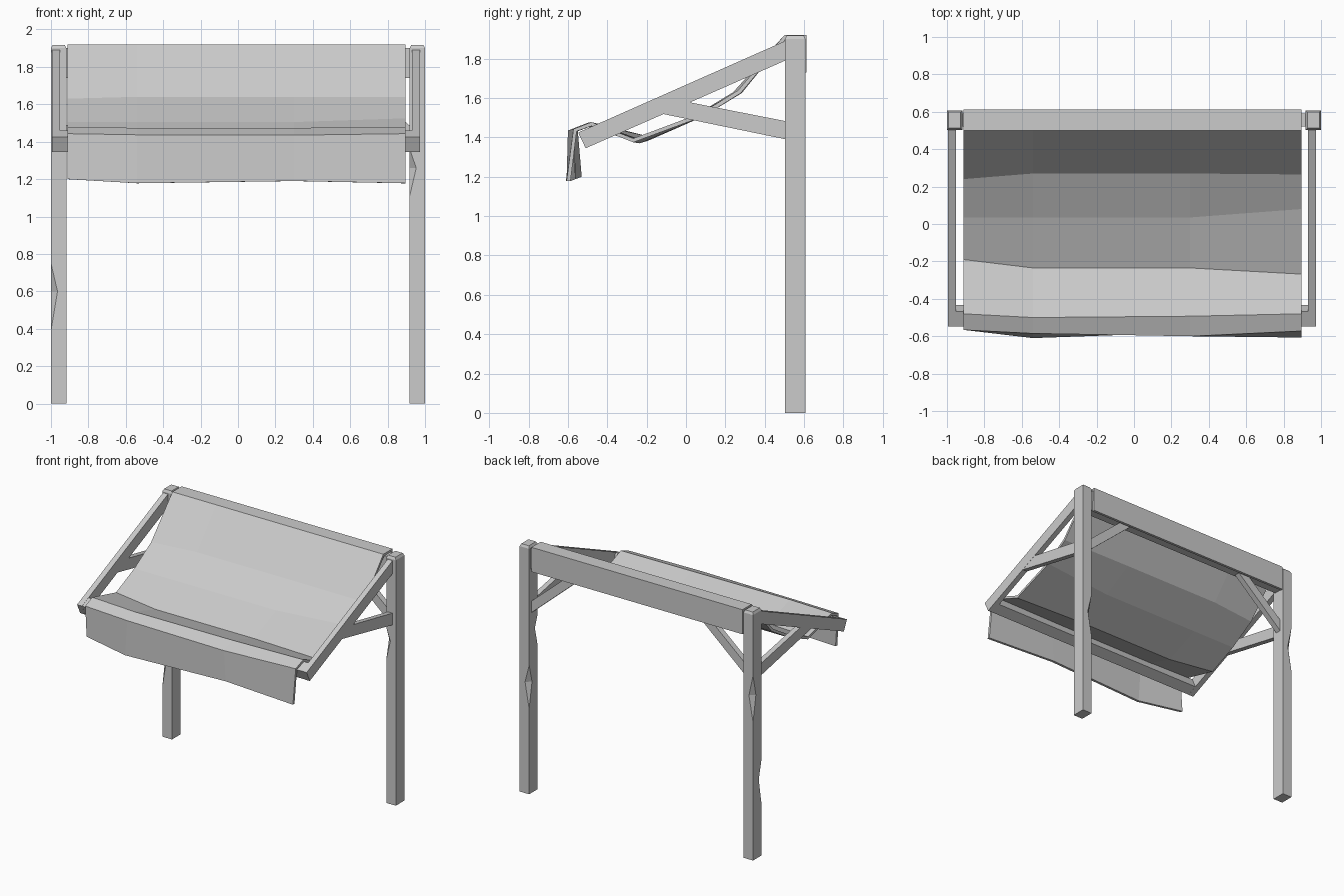
import bpy, bmesh

if "Cube" in bpy.data.objects:
    bpy.data.objects.remove(bpy.data.objects["Cube"])


def finish(name, bm):
    bmesh.ops.recalc_face_normals(bm, faces=bm.faces)
    me = bpy.data.meshes.new(name)
    bm.to_mesh(me)
    bm.free()
    ob = bpy.data.objects.new(name, me)
    bpy.context.collection.objects.link(ob)
    return ob


def prism(name, pts, axis, lo, hi):
    """Extrude a 2D profile along x (pts are y,z) or along y (pts are x,z)."""
    bm = bmesh.new()
    put = (lambda p, t: (t, p[0], p[1])) if axis == 'x' else (lambda p, t: (p[0], t, p[1]))
    a = [bm.verts.new(put(p, lo)) for p in pts]
    b = [bm.verts.new(put(p, hi)) for p in pts]
    n = len(pts)
    bm.faces.new(a)
    bm.faces.new(b)
    for i in range(n):
        j = (i + 1) % n
        bm.faces.new((a[i], a[j], b[j], b[i]))
    return finish(name, bm)


def post(name, x0, x1, chips):
    """Square post; each chip is (corner, low z, apex z, high z)."""
    y0, y1, cut = 0.503, 0.608, 0.035
    levels = [(0, 0, None), (1.9, 0, None), (1.918, 0.009, None)]
    for c, lo, mid, hi in chips:
        levels += [(lo, 0, None), (mid, 0, c), (hi, 0, None)]
    levels.sort(key=lambda l: l[0])
    bm = bmesh.new()
    rings = []
    for z, ins, chip in levels:
        cs = [(x0 + ins, y0 + ins), (x1 - ins, y0 + ins), (x1 - ins, y1 - ins), (x0 + ins, y1 - ins)]
        ring = []
        for i, (x, y) in enumerate(cs):
            d = cut if chip == i else 0
            for k in (i - 1, (i + 1) % 4):      # two points per corner
                dx, dy = cs[k][0] - x, cs[k][1] - y
                l = abs(dx) + abs(dy)
                ring.append(bm.verts.new((x + d * dx / l, y + d * dy / l, z)))
        rings.append(ring)
    for r, s in zip(rings, rings[1:]):
        for i in range(8):
            j = (i + 1) % 8
            bm.faces.new((r[i], r[j], s[j], s[i]))
    bm.faces.new(rings[0])
    bm.faces.new(rings[-1])
    bmesh.ops.remove_doubles(bm, verts=bm.verts, dist=0.0005)
    return finish(name, bm)


# Posts with chipped edges (corners: 0 front left, 1 front right, 2 back right, 3 back left)
post("left_post", -1.0, -0.918, [(0, 0.39, 0.6, 0.75), (3, 1.07, 1.27, 1.43)])
post("right_post", 0.918, 1.0, [(0, 1.11, 1.26, 1.36), (3, 0.66, 0.86, 1.0)])

# Rafters, side braces and knee braces
rafter = [(0.51, 1.893), (0.51, 1.793), (-0.51, 1.345), (-0.548, 1.425)]
brace = [(0.51, 1.39), (0.51, 1.482), (0.0, 1.582), (-0.14, 1.524)]
for side, x0, x1, s in (("left", -0.995, -0.952, -1), ("right", 0.93, 0.972, 1)):
    prism(side + "_rafter", rafter, 'x', x0, x1)
    prism(side + "_side_brace", brace, 'x', x0 + 0.001, x1 - 0.001)
    knee = [(s * 0.925, 1.39), (s * 0.925, 1.48), (s * 0.6, 1.76), (s * 0.5, 1.76)]
    prism(side + "_knee_brace", knee, 'y', 0.533, 0.578)

# Cross beams
prism("front_bar", [(-0.547, 1.424), (-0.51, 1.346), (-0.433, 1.38), (-0.468, 1.459)], 'x', -0.994, 0.971)
prism("back_beam", [(0.52, 1.74), (0.592, 1.74), (0.592, 1.9), (0.52, 1.9)], 'x', -0.93, 0.93)

# Sagging canopy cloth: one (y, z) profile per column, from back to front
back = [(0.612, 1.73), (0.612, 1.92), (0.5, 1.92)]
columns = {
    -0.912: [(0.24, 1.63), (0.035, 1.505), (-0.19, 1.405), (-0.48, 1.478), (-0.566, 1.443), (-0.55, 1.2)],
    -0.54: [(0.27, 1.64), (0.035, 1.505), (-0.235, 1.39), (-0.5, 1.474), (-0.585, 1.437), (-0.61, 1.178)],
    0.3: [(0.27, 1.64), (0.035, 1.505), (-0.235, 1.39), (-0.493, 1.474), (-0.6, 1.435), (-0.58, 1.19)],
    0.895: [(0.265, 1.64), (0.08, 1.525), (-0.268, 1.395), (-0.48, 1.478), (-0.572, 1.443), (-0.607, 1.178)],
}
bm = bmesh.new()
grid = [[bm.verts.new((x, y, z)) for y, z in back + pts] for x, pts in columns.items()]
for a, b in zip(grid, grid[1:]):
    for j in range(len(a) - 1):
        bm.faces.new((a[j], a[j + 1], b[j + 1], b[j]))
me = bpy.data.meshes.new("canopy_cloth")
bm.to_mesh(me)
bm.free()
cloth = bpy.data.objects.new("canopy_cloth", me)
bpy.context.collection.objects.link(cloth)
mod = cloth.modifiers.new("thickness", 'SOLIDIFY')
mod.thickness = 0.02
mod.offset = -1
